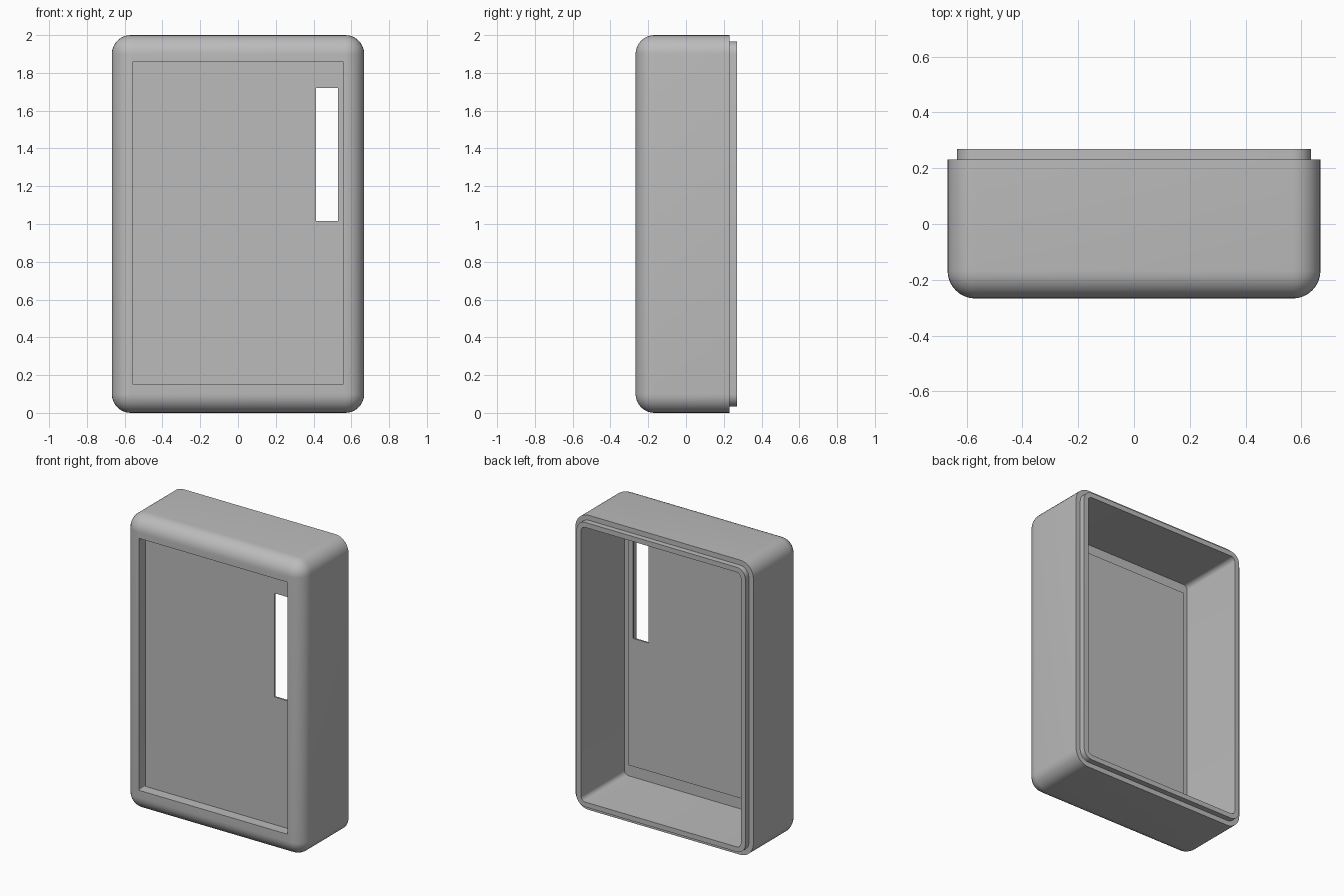
import bpy, bmesh, math

cube = bpy.data.objects.get("Cube")
if cube:
    bpy.data.objects.remove(cube, do_unlink=True)

grey = bpy.data.materials.new("light_grey")
grey.use_nodes = True
grey.diffuse_color = (0.5, 0.5, 0.5, 1)
grey.node_tree.nodes["Principled BSDF"].inputs["Base Color"].default_value = (0.5, 0.5, 0.5, 1)

SEGMENTS = 8


def rounded_rect(half_x, half_z, radius, y, cx=0, cz=1):
    """Points of a rounded rectangle standing in the xz plane."""
    points = []
    corners = ((1, 1), (-1, 1), (-1, -1), (1, -1))
    for quarter, (sx, sz) in enumerate(corners):
        for i in range(SEGMENTS + 1):
            a = (quarter + i / SEGMENTS) * math.pi / 2
            points.append((cx + sx * (half_x - radius) + radius * math.cos(a), y,
                           cz + sz * (half_z - radius) + radius * math.sin(a)))
    return points


def ring_loft(name, loops):
    """Skin a closed cycle of loops into a solid frame."""
    bm = bmesh.new()
    rings = [[bm.verts.new(p) for p in loop] for loop in loops]
    count = len(rings[0])
    for a, b in zip(rings, rings[1:] + rings[:1]):
        for i in range(count):
            j = (i + 1) % count
            bm.faces.new((a[i], a[j], b[j], b[i]))
    bmesh.ops.remove_doubles(bm, verts=bm.verts, dist=0.0001)
    bmesh.ops.recalc_face_normals(bm, faces=bm.faces)
    mesh = bpy.data.meshes.new(name)
    bm.to_mesh(mesh)
    bm.free()
    mesh.materials.append(grey)
    obj = bpy.data.objects.new(name, mesh)
    bpy.context.collection.objects.link(obj)
    bpy.ops.object.select_all(action="DESELECT")
    obj.select_set(True)
    bpy.context.view_layer.objects.active = obj
    bpy.ops.object.shade_smooth_by_angle(angle=math.radians(30))
    return obj


FRONT, FLOOR, RIM, BACK = -0.267, -0.197, 0.231, 0.269
HX, HZ, FILLET = 0.668, 1.0, 0.1
STEP, WALL = 0.034, 0.068
opening = dict(half_x=0.558, half_z=0.855, radius=0.006, cz=1.005)

# Housing: front opening, rounded front edge, outer wall, lip, cavity
loops = [rounded_rect(y=FRONT, **opening)]
for k in range(SEGMENTS + 1):
    t = k / SEGMENTS * math.pi / 2
    r = FILLET * math.sin(t)
    inset = FILLET - r
    loops.append(rounded_rect(HX - inset, HZ - inset, r,
                              FRONT + FILLET * (1 - math.cos(t))))
for inset, y in ((0, RIM), (STEP, RIM), (STEP, BACK), (WALL, BACK), (WALL, FLOOR)):
    loops.append(rounded_rect(HX - inset, HZ - inset, FILLET - inset, y))
loops.append(rounded_rect(y=FLOOR, **opening))
ring_loft("housing", loops)

# Thin panel closing the opening, with a tall slot
outer = dict(half_x=0.561, half_z=0.858, radius=0, cz=1.005)
slot = dict(half_x=0.058, half_z=0.352, radius=0, cx=0.471, cz=1.368)
PANEL_BACK = FLOOR + 0.012
ring_loft("front_panel", [rounded_rect(y=FLOOR, **outer),
                          rounded_rect(y=PANEL_BACK, **outer),
                          rounded_rect(y=PANEL_BACK, **slot),
                          rounded_rect(y=FLOOR, **slot)])
